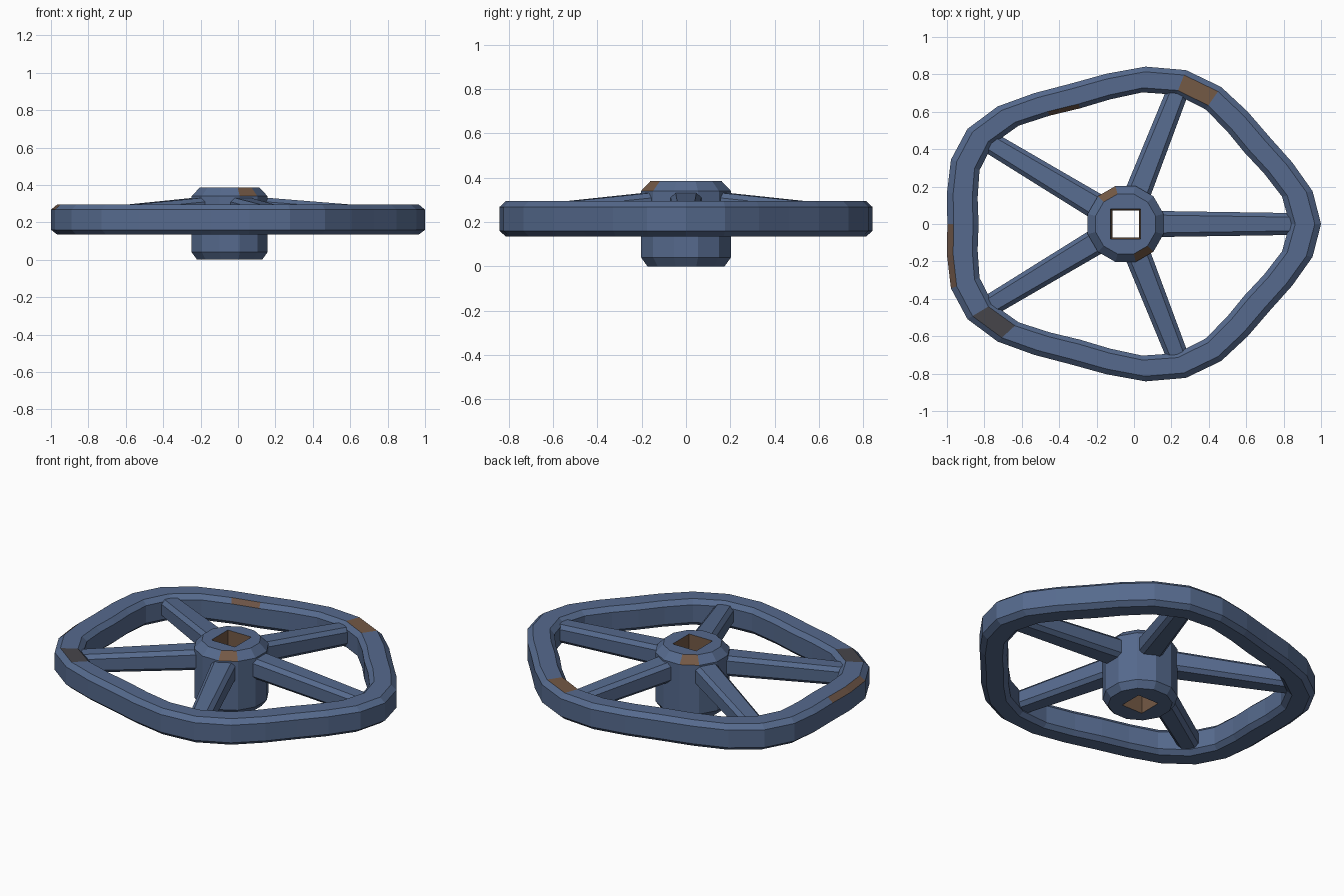
import bpy, bmesh
from math import cos, sin, radians, hypot
from mathutils import Vector

if "Cube" in bpy.data.objects:
    bpy.data.objects.remove(bpy.data.objects["Cube"])

CX = -0.045                 # hub centre
RX, RY = 1.045, 0.865       # rim stretch


def material(name, rgb):
    m = bpy.data.materials.new(name)
    m.use_nodes = True
    m.diffuse_color = (*rgb, 1)
    bsdf = m.node_tree.nodes["Principled BSDF"]
    bsdf.inputs["Base Color"].default_value = (*rgb, 1)
    bsdf.inputs["Roughness"].default_value = 0.8
    return m


MATS = [material("blue_paint", (0.092, 0.144, 0.268)),
        material("rust", (0.175, 0.1, 0.06)),
        material("dull_rust", (0.15, 0.088, 0.06)),
        material("dark_worn_metal", (0.062, 0.06, 0.068))]
BLUE, RUST, DULL, DARK = range(4)


def loft(name, rings, closed, paint=lambda ring, seg: BLUE):
    """Join rings of points with quads; closed joins last ring to first, else caps."""
    bm = bmesh.new()
    vs = [[bm.verts.new(p) for p in ring] for ring in rings]
    n, m = len(vs), len(vs[0])
    for i in range(n if closed else n - 1):
        a, b = vs[i], vs[(i + 1) % n]
        for j in range(m):
            k = (j + 1) % m
            bm.faces.new((a[j], a[k], b[k], b[j])).material_index = paint(i, j)
    if not closed:
        bm.faces.new(vs[0])
        bm.faces.new(vs[-1])
    bmesh.ops.recalc_face_normals(bm, faces=bm.faces)
    mesh = bpy.data.meshes.new(name)
    bm.to_mesh(mesh)
    bm.free()
    for mat in MATS:
        mesh.materials.append(mat)
    obj = bpy.data.objects.new(name, mesh)
    bpy.context.collection.objects.link(obj)


# Rim: bevelled section swept round a five-lobed oval
SECTION = [(0, 0.16), (0, 0.268), (0.032, 0.295), (0.132, 0.295),
           (0.16, 0.268), (0.16, 0.16), (0.132, 0.135), (0.032, 0.135)]


def rim_point(deg, inset, z):
    r = 0.956 + 0.044 * cos(radians(5 * deg)) - inset
    return (CX + RX * r * cos(radians(deg)), RY * r * sin(radians(deg)), z)


def rim_paint(ring, seg):
    outer_bevel, top, inner_bevel = 1, 2, 3
    if ring == top and seg == 5:
        return RUST
    if ring == top and seg == 18:
        return DARK
    if ring == outer_bevel and seg in (15, 16):
        return DULL
    if ring == inner_bevel and seg == 9:
        return DULL
    return BLUE


loft("wheel_rim", [[rim_point(12 * s, d, z) for s in range(30)] for d, z in SECTION],
     True, rim_paint)

# Hub: twelve-sided bevelled barrel with a slightly tapered square bore
ANGLES = [radians(15 + 30 * s) for s in range(12)]


def round_ring(r, z):
    return [(CX + r * cos(a), r * sin(a), z) for a in ANGLES]


def square_ring(half, z):
    return [(CX + half * cos(a) / max(abs(cos(a)), abs(sin(a))),
             half * sin(a) / max(abs(cos(a)), abs(sin(a))), z) for a in ANGLES]


def hub_paint(ring, seg):
    top_bevel, bore = 2, 4
    return RUST if ring == bore or (ring == top_bevel and seg in (3, 9)) else BLUE


loft("hub", [round_ring(0.18, 0), round_ring(0.21, 0.04), round_ring(0.21, 0.34),
             round_ring(0.166, 0.385), square_ring(0.08, 0.385), square_ring(0.071, 0)],
     True, hub_paint)


# Spokes: bevelled bars sloping down from the hub into the rim
def bar_ring(direction, dist, width, top, height, bevel=0.022):
    side = Vector((-direction.y, direction.x, 0))
    w, h = width / 2, height / 2
    outline = [(w, h - bevel), (w - bevel, h), (bevel - w, h), (-w, h - bevel),
               (-w, bevel - h), (bevel - w, -h), (w - bevel, -h), (w, bevel - h)]
    base = Vector((CX, 0, top - h)) + direction * dist
    return [base + side * u + Vector((0, 0, v)) for u, v in outline]


for i in range(5):
    a = radians(72 * i)
    d = Vector((RX * cos(a), RY * sin(a), 0))
    reach = hypot(d.x, d.y) * 0.92
    d.normalize()
    loft(f"spoke_{i + 1}", [bar_ring(d, 0.14, 0.14, 0.336, 0.125),
                            bar_ring(d, reach, 0.115, 0.27, 0.11)], False)
